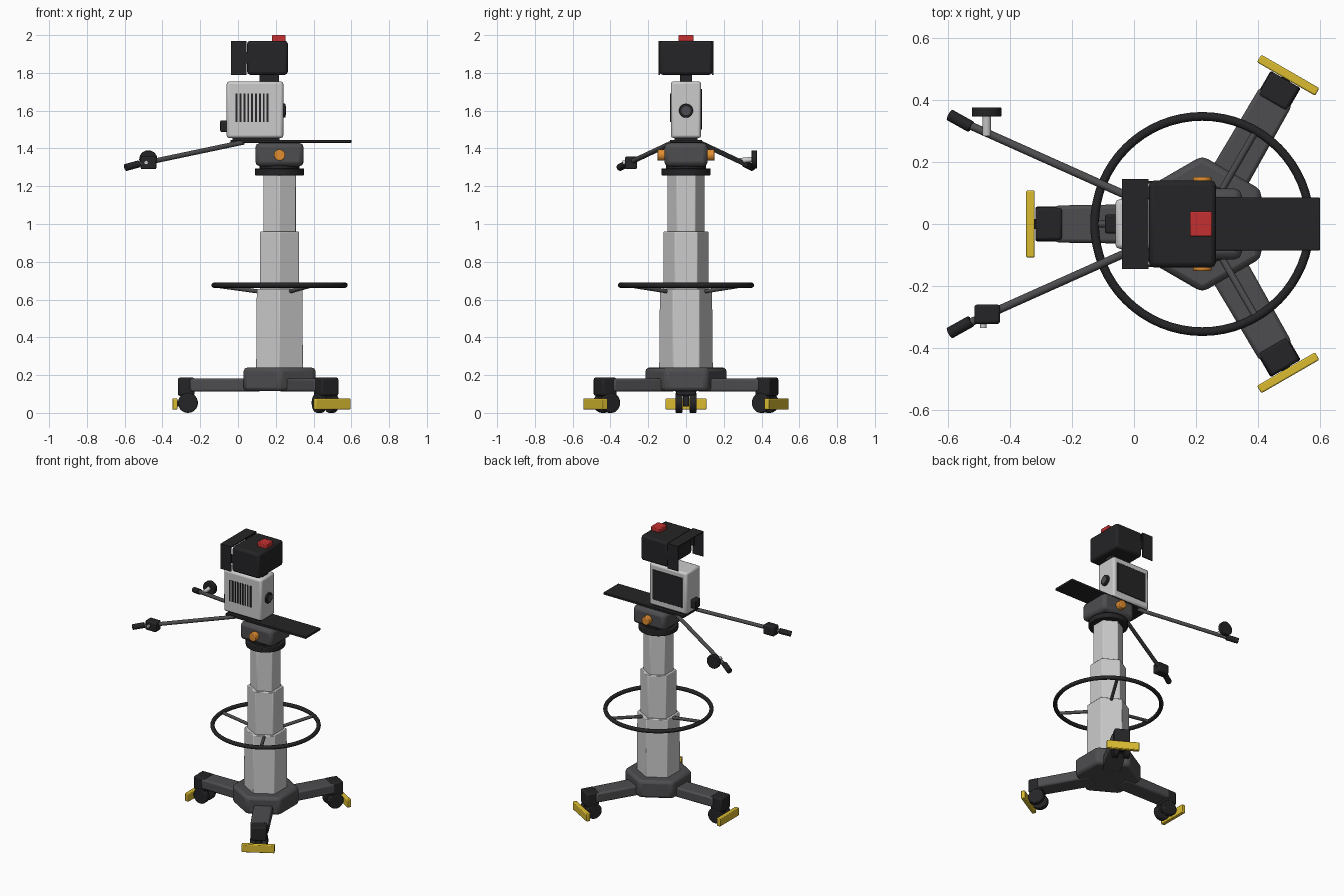
import bpy, math
from mathutils import Vector, Matrix

if "Cube" in bpy.data.objects:
    bpy.data.objects.remove(bpy.data.objects["Cube"])

CX = 0.22                      # column axis
HEX = math.radians(30)


def mat(name, r, g, b):
    m = bpy.data.materials.new(name)
    m.diffuse_color = (r, g, b, 1)
    m.use_nodes = True
    m.node_tree.nodes["Principled BSDF"].inputs["Base Color"].default_value = m.diffuse_color
    return m


LIGHT = mat("light_grey", 0.52, 0.52, 0.52)
DARK = mat("dark_grey", 0.075, 0.075, 0.08)
BLACK = mat("black", 0.018, 0.018, 0.02)
YELLOW = mat("yellow", 0.7, 0.5, 0.03)
ORANGE = mat("orange", 0.75, 0.27, 0.03)
RED = mat("red", 0.55, 0.03, 0.03)


def finish(name, m, bevel=0, segs=2, smooth=True):
    o = bpy.context.object
    o.name = name
    o.data.materials.append(m)
    bpy.ops.object.transform_apply(location=False, rotation=False, scale=True)
    if smooth:
        bpy.ops.object.shade_smooth_by_angle(angle=math.radians(35))
    if bevel:
        b = o.modifiers.new("bevel", "BEVEL")
        b.width, b.segments = bevel, segs
        b.limit_method, b.angle_limit = "ANGLE", math.radians(40)
    return o


def box(name, m, x, y, z, bevel=0.0):
    """Box from (min, max) ranges."""
    bpy.ops.mesh.primitive_cube_add(size=1, location=[(a + b) / 2 for a, b in (x, y, z)])
    bpy.context.object.scale = [b - a for a, b in (x, y, z)]
    return finish(name, m, bevel)


def rod(name, m, p, q, r, sides=24, bevel=0.0):
    """Cylinder between two points."""
    p, q = Vector(p), Vector(q)
    bpy.ops.mesh.primitive_cylinder_add(vertices=sides, radius=r, depth=(q - p).length, location=(p + q) / 2)
    bpy.context.object.rotation_euler = (q - p).to_track_quat("Z", "Y").to_euler()
    return finish(name, m, bevel)


def hexagon(name, m, r, z0, z1, bevel, r_top=None):
    bpy.ops.mesh.primitive_cone_add(vertices=6, radius1=r, radius2=r_top or r, depth=z1 - z0,
                                    location=(CX, 0, (z0 + z1) / 2), rotation=(0, 0, HEX))
    # the primitive starts on +y or +x depending on axis; force points on +-y
    o = bpy.context.object
    if max(abs(v.co.y) for v in o.data.vertices) > r * 0.99:
        o.rotation_euler = (0, 0, 0)
    return finish(name, m, bevel)


def spin(objs, deg):
    """Place parts modelled along +x from the origin around the column axis."""
    bpy.context.view_layer.update()
    t = Matrix.Translation((CX, 0, 0)) @ Matrix.Rotation(math.radians(deg), 4, "Z")
    for o in objs:
        o.matrix_world = t @ o.matrix_world


# base hub and telescoping hexagonal column
hexagon("base_hub", DARK, 0.22, 0.115, 0.24, 0.02)
hexagon("column_lower", LIGHT, 0.143, 0.23, 0.655, 0.004, 0.139)
hexagon("column_middle", LIGHT, 0.119, 0.60, 0.96, 0.004)
hexagon("column_upper", LIGHT, 0.099, 0.90, 1.27, 0.004)

# three legs with twin casters and bumpers, plus ring spokes
for i, deg in enumerate((60, 180, 300)):
    leg = box(f"leg_{i}", DARK, (0.1, 0.475), (-0.065, 0.065), (0.112, 0.183), 0.012)
    for v in leg.data.vertices:
        if v.co.x > 0:
            v.co.y *= 0.92
    parts = [
        leg,
        box(f"caster_housing_{i}", BLACK, (0.45, 0.538), (-0.053, 0.053), (0.09, 0.187), 0.01),
        box(f"caster_fork_{i}", BLACK, (0.465, 0.525), (-0.016, 0.016), (0.04, 0.1)),
        box(f"bumper_bracket_{i}", BLACK, (0.5, 0.545), (-0.016, 0.016), (0.035, 0.065)),
        box(f"bumper_{i}", YELLOW, (0.54, 0.568), (-0.108, 0.108), (0.018, 0.076), 0.005),
        rod(f"ring_spoke_{i}", DARK, (0.09, 0, 0.64), (0.345, 0, 0.675), 0.011, 12),
    ]
    for s in (-1, 1):
        parts.append(rod(f"wheel_{i}_{s}", BLACK, (0.485, s * 0.018, 0.053),
                         (0.485, s * 0.056, 0.053), 0.053, 28, 0.006))
    spin(parts, deg)

# steering ring
bpy.ops.mesh.primitive_torus_add(major_radius=0.347, minor_radius=0.014, major_segments=64,
                                 minor_segments=12, location=(CX, 0, 0.676))
finish("steering_ring", BLACK)

# pan-tilt head and sliding plate
rod("column_collar", BLACK, (CX, 0, 1.257), (CX, 0, 1.295), 0.13, 40, 0.005)
rod("pan_bearing", BLACK, (CX, 0, 1.29), (CX, 0, 1.32), 0.105, 40)
box("head_block", DARK, (0.092, 0.348), (-0.115, 0.115), (1.305, 1.43), 0.025)
for s in (-1, 1):
    rod(f"tilt_knob_{s}", ORANGE, (CX, s * 0.11, 1.365), (CX, s * 0.152, 1.365), 0.03, 28, 0.005)
box("mount_plate", BLACK, (-0.04, 0.6), (-0.085, 0.085), (1.43, 1.446), 0.003)
box("camera_foot", BLACK, (-0.03, 0.22), (-0.06, 0.06), (1.44, 1.462))

# camera body with vent slats, side screen, lens port and connector
box("camera_body", LIGHT, (-0.06, 0.24), (-0.08, 0.08), (1.455, 1.755), 0.014)
for i in range(9):
    x = -0.012 + i * 0.0205
    box(f"vent_slat_{i}", BLACK, (x, x + 0.01), (-0.084, -0.07), (1.54, 1.692))
box("side_screen", BLACK, (-0.03, 0.21), (0.07, 0.084), (1.5, 1.715), 0.003)
rod("lens_mount", BLACK, (0.23, 0, 1.6), (0.252, 0, 1.6), 0.037, 32, 0.003)
rod("lens_port", DARK, (0.24, 0, 1.6), (0.255, 0, 1.6), 0.024, 32)
box("rear_connector", BLACK, (-0.094, -0.05), (-0.03, 0.03), (1.488, 1.548), 0.006)

# viewfinder monitor, open hood and tally lamp
box("monitor_neck", BLACK, (0.115, 0.218), (-0.032, 0.032), (1.75, 1.8))
box("monitor", BLACK, (0.048, 0.264), (-0.14, 0.14), (1.79, 1.97), 0.016)
box("hood_top", BLACK, (-0.038, 0.046), (-0.145, 0.145), (1.962, 1.97))
for s in (-1, 1):
    box(f"hood_side_{s}", BLACK, (-0.038, 0.046), sorted((s * 0.137, s * 0.145)), (1.79, 1.966))
    box(f"hood_clip_{s}", BLACK, (0.03, 0.075), sorted((s * 0.13, s * 0.138)), (1.85, 1.91))
box("tally_lamp", RED, (0.18, 0.252), (-0.04, 0.04), (1.965, 2.0), 0.005)

# pan bars with grips
for s in (-1, 1):
    rod(f"pan_bar_{s}", DARK, (0.03, s * 0.068, 1.433), (-0.54, s * 0.323, 1.313), 0.013, 16)
    rod(f"grip_{s}", BLACK, (-0.525, s * 0.313, 1.318), (-0.595, s * 0.352, 1.299), 0.019, 20, 0.003)

# zoom control on one bar, focus wheel on the other
box("zoom_control", BLACK, (-0.515, -0.432), (-0.322, -0.26), (1.29, 1.358), 0.008)
rod("zoom_knob", LIGHT, (-0.486, -0.31, 1.325), (-0.486, -0.335, 1.325), 0.011, 16)
rod("focus_shaft", LIGHT, (-0.475, 0.285, 1.335), (-0.475, 0.35, 1.342), 0.014, 20)
rod("focus_wheel", BLACK, (-0.475, 0.346, 1.342), (-0.475, 0.376, 1.342), 0.048, 36, 0.004)
